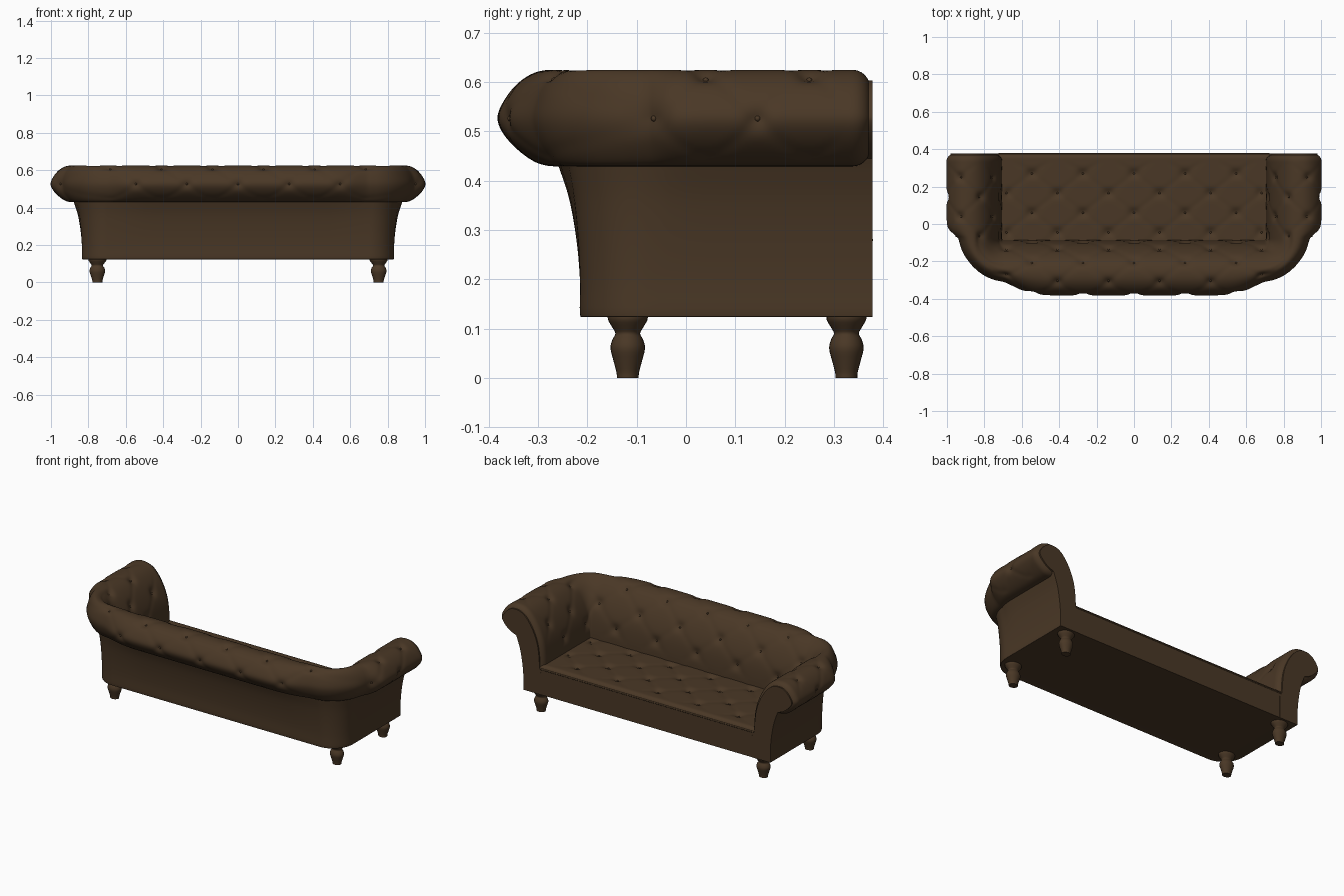
import bpy, bmesh, math
from mathutils import Vector

if "Cube" in bpy.data.objects:
    bpy.data.objects.remove(bpy.data.objects["Cube"])

leather = bpy.data.materials.new("brown leather")
leather.diffuse_color = (0.068, 0.039, 0.019, 1)
leather.use_nodes = True
leather.node_tree.nodes["Principled BSDF"].inputs["Base Color"].default_value = leather.diffuse_color


def finish(bm, name, angle=40):
    bmesh.ops.recalc_face_normals(bm, faces=bm.faces)
    me = bpy.data.meshes.new(name)
    bm.to_mesh(me)
    bm.free()
    me.materials.append(leather)
    ob = bpy.data.objects.new(name, me)
    bpy.context.collection.objects.link(ob)
    bpy.ops.object.select_all(action='DESELECT')
    ob.select_set(True)
    bpy.context.view_layer.objects.active = ob
    bpy.ops.object.shade_smooth_by_angle(angle=math.radians(angle))
    return ob


def loft(rings, name, angle=40):
    """Closed rings joined by quads, with capped ends."""
    bm = bmesh.new()
    vs = [[bm.verts.new(c) for c in r] for r in rings]
    n = len(vs[0])
    for a, b in zip(vs, vs[1:]):
        for i in range(n):
            bm.faces.new((a[i], a[(i + 1) % n], b[(i + 1) % n], b[i]))
    bm.faces.new(vs[0])
    bm.faces.new(vs[-1])
    return finish(bm, name, angle)


def catmull(pts, steps):
    pts = [Vector(p) for p in pts]
    ext = [2 * pts[0] - pts[1]] + pts + [2 * pts[-1] - pts[-2]]
    out = []
    for a, b, c, d in zip(ext, ext[1:], ext[2:], ext[3:]):
        for k in range(steps):
            t = k / steps
            out.append(0.5 * (2 * b + (c - a) * t + (2 * a - 5 * b + 4 * c - d) * t * t
                              + (3 * b - a - 3 * c + d) * t ** 3))
    return out + [pts[-1]]


def tuft(p, q):
    """Diamond tufting: dimples at buttons, light creases between them."""
    a, b = p + q / 2, p - q / 2
    da, db = a - round(a), b - round(b)
    return (-0.012 * math.exp(-(da * da + db * db) / 0.025)
            - 0.002 * (math.exp(-(da / 0.09) ** 2) + math.exp(-(db / 0.09) ** 2)))


def ramp(x, a, b):
    t = min(1, max(0, (x - a) / (b - a)))
    return t * t * (3 - 2 * t)


# U-shaped path round the seat; phase p counts the tufting columns
PX, IX, IY, P1, P2 = 0.273, 0.70, -0.08, 0.70 / 0.273, 3 - 0.015 / 0.21


def station(p):
    s, p = (-1 if p < 0 else 1), abs(p)
    if p <= P1:
        return Vector((s * p * PX, IY, 0)), Vector((0, -1, 0))
    if p <= P2:
        a = math.pi / 2 * (p - P1) / (P2 - P1)
        return Vector((s * IX, IY, 0)), Vector((s * math.sin(a), -math.cos(a), 0))
    return Vector((s * IX, -0.065 + (p - 3) * 0.21, 0)), Vector((s, 0, 0))


def phase(y):
    return 3 + (y + 0.065) / 0.21


def place(p, c):
    """Section point on the path; the roll overhangs less round the corners."""
    base, out = station(p)
    t, d = abs(p) - 2.75, c.x
    if d > 0.135:
        d = 0.135 + (d - 0.135) * (1 - 0.5 * math.exp(-(t / (0.53 if t < 0 else 0.3)) ** 2))
    return base + out * d + Vector((0, 0, c.y))


# padded cross-section: (distance outward from seat edge, height)
prof = catmull([(.14, .43), (.20, .43), (.24, .446), (.283, .485), (.302, .525), (.287, .565),
                (.255, .602), (.215, .622), (.165, .622), (.12, .602), (.08, .56),
                (.045, .50), (.02, .43), (.008, .35), (.004, .26)], 6)
norm, arc = [], [0]
for i in range(len(prof)):
    t = (prof[min(i + 1, len(prof) - 1)] - prof[max(i - 1, 0)]).normalized()
    norm.append(Vector((t.y, -t.x)))
    if i:
        arc.append(arc[-1] + (prof[i] - prof[i - 1]).length)
mid = max(range(len(prof)), key=lambda i: prof[i].x)
row = [(a - arc[mid]) / 0.12 for a in arc]


def pad_point(p, i, inset=0.0):
    w = ramp(row[i], -1.0, -0.5) * (1 - ramp(row[i], 4.2, 4.7)) * (1 - ramp(abs(p), 4.6, 4.9))
    return place(p, prof[i] + norm[i] * (tuft(p, row[i]) * w - inset))


# padded back and arms with rounded arm ends
END, R = 0.337, 0.036
N = 260
pe = phase(END)
rings = [(-pe + 2 * pe * k / N, 0) for k in range(N + 1)]
tips = [(phase(END + R * math.sin(a)), R * (1 - math.cos(a)))
        for a in (math.pi / 2 * k / 6 for k in range(1, 7))]
rings = [(-p, o) for p, o in reversed(tips)] + rings + tips
loft([[pad_point(p, i, o) for i in range(len(prof))] for p, o in rings],
     "padded_back_and_arms", 60)

# outer body: flared walls and flat scroll panels at the arm fronts
wall = catmull([(.128, .125), (.135, .13), (.135, .20), (.142, .28),
                (.156, .36), (.175, .42), (.185, .445)], 4)
scroll = [prof[i] - norm[i] * 0.022 for i in range(len(prof)) if row[i] > -1.1]
section = wall + scroll + [Vector((.01, .26)), Vector((.01, .125))]
pf = phase(0.378)
side = [0.3 * k for k in range(1, 8)] + [P1 + (P2 - P1) * k / 14 for k in range(15)]
side += [3.05, 3.15, 3.3, 3.5, 3.8, pf - 0.02, pf]
path = [-p for p in reversed(side)] + side
loft([[place(p, c) for c in section] for p in path], "body_frame", 35)

# seat base
bm = bmesh.new()
bmesh.ops.create_cube(bm, size=1)
for v in bm.verts:
    v.co = Vector((v.co.x * 1.47, 0.1385 + v.co.y * 0.477, 0.204 + v.co.z * 0.158))
finish(bm, "seat_base")

# tufted seat cushion with a rounded front edge
ZS, RS = 0.302, 0.026
line = [(-0.12 + 0.470 * k / 50, ZS) for k in range(51)]
line += [(0.350 + RS * math.sin(a), ZS - RS + RS * math.cos(a))
         for a in (math.pi / 2 * k / 5 for k in range(1, 6))]
line += [(0.376, 0.25), (-0.12, 0.25)]


def seat_z(x, y):
    w = (1 - ramp(y, 0.30, 0.345)) * (1 - ramp(abs(x), 0.66, 0.71))
    return tuft(x / PX, (0.27 - y) / 0.105) * w


cushion = []
for k in range(161):
    x = -0.735 + 1.47 * k / 160
    cushion.append([Vector((x, y, z + (seat_z(x, y) if z == ZS else 0))) for y, z in line])
loft(cushion, "seat_cushion", 60)

# piping under the cushion edge
bm = bmesh.new()
bmesh.ops.create_cone(bm, cap_ends=True, segments=10, radius1=.005, radius2=.005, depth=1.45)
for v in bm.verts:
    v.co = Vector((v.co.z, v.co.x + 0.374, v.co.y + 0.28))
finish(bm, "seat_piping")

# upholstery buttons
bm = bmesh.new()


def button(co):
    new = bmesh.ops.create_uvsphere(bm, u_segments=10, v_segments=6, radius=0.006)
    bmesh.ops.translate(bm, verts=new['verts'], vec=co)


for q in range(5):
    i = min(range(len(row)), key=lambda j: abs(row[j] - q))
    for h in range(-9, 10):
        if (h + q) % 2 == 0:
            button(pad_point(h / 2, i))
for q in range(4):
    for h in range(-5, 6):
        if (h + q) % 2 == 0:
            x, y = h / 2 * PX, 0.27 - q * 0.105
            button(Vector((x, y, ZS + seat_z(x, y))))
finish(bm, "buttons", 60)

# turned legs
leg = catmull([(.022, 0), (.023, .012), (.029, .035), (.035, .06), (.031, .078), (.025, .09),
               (.031, .102), (.040, .118), (.040, .13)], 3)
for y, end in ((-0.118, "back"), (0.325, "front")):
    for x, sd in ((-0.752, "left"), (0.752, "right")):
        loft([[Vector((x + c.x * 1.2 * math.cos(a), y + c.x * math.sin(a), c.y))
               for a in (math.tau * k / 24 for k in range(24))] for c in leg],
             f"{end}_{sd}_leg", 50)
